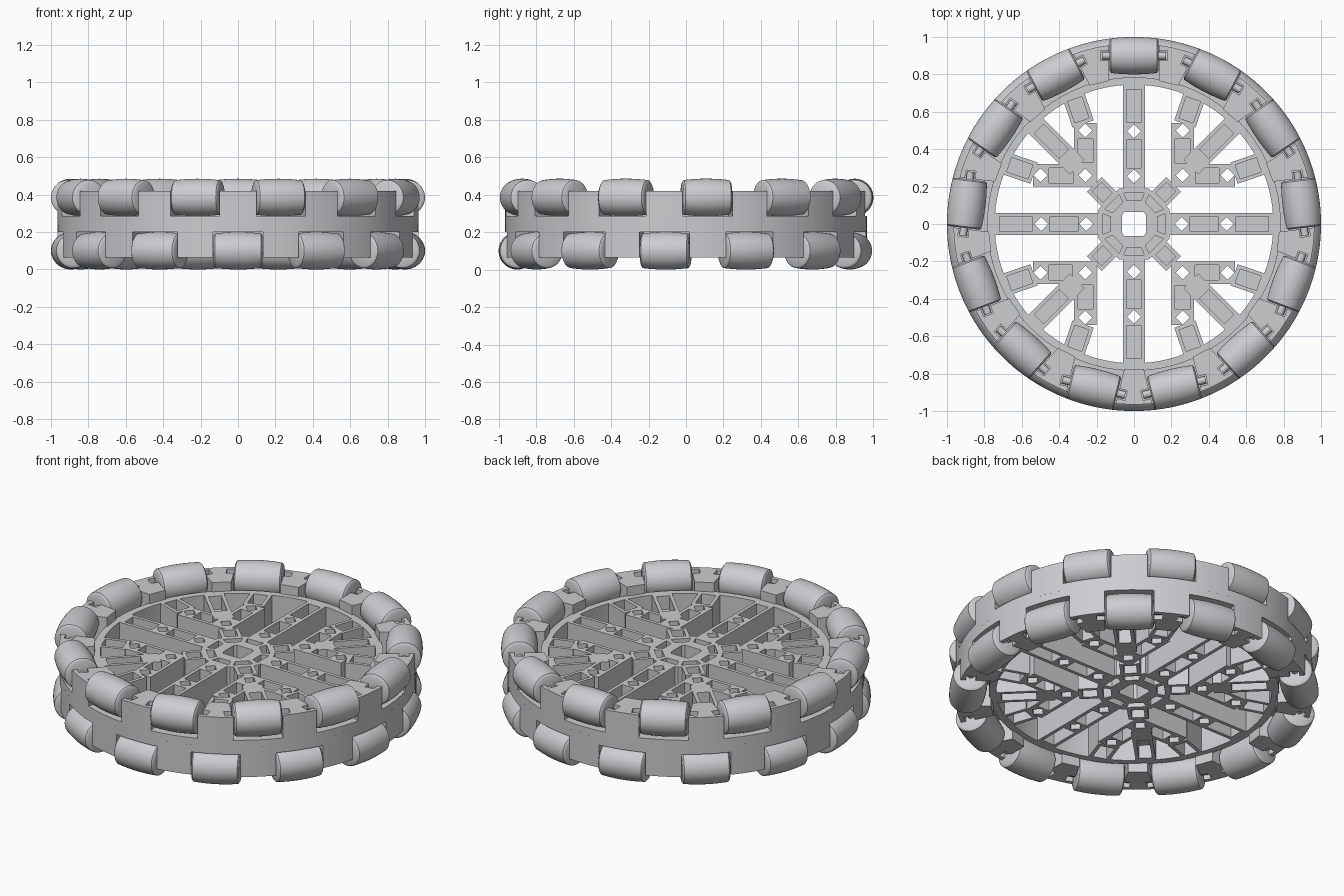
import bpy, bmesh, math
from mathutils import Matrix, Vector

if "Cube" in bpy.data.objects:
    bpy.data.objects.remove(bpy.data.objects["Cube"])

N = 13                      # rollers per row
STEP = 2 * math.pi / N
ZC = 0.2425                 # mid height
grey = bpy.data.materials.new("light grey")
grey.diffuse_color = (0.6, 0.61, 0.63, 1)
grey.use_nodes = True
grey.node_tree.nodes["Principled BSDF"].inputs["Base Color"].default_value = grey.diffuse_color


def finish(bm, name, smooth=False):
    bmesh.ops.recalc_face_normals(bm, faces=bm.faces[:])
    me = bpy.data.meshes.new(name)
    bm.to_mesh(me)
    bm.free()
    me.materials.append(grey)
    ob = bpy.data.objects.new(name, me)
    bpy.context.collection.objects.link(ob)
    if smooth:
        bpy.ops.object.select_all(action='DESELECT')
        ob.select_set(True)
        bpy.context.view_layer.objects.active = ob
        bpy.ops.object.shade_smooth_by_angle(angle=math.radians(35))
    return ob


def add_plate(bm, loops, z0, z1):
    """Extrude a flat outline (first loop) with holes (other loops)."""
    t = bmesh.new()
    for loop in loops:
        vs = [t.verts.new((p[0], p[1], z0)) for p in loop]
        for i in range(len(vs)):
            t.edges.new((vs[i - 1], vs[i]))
    bmesh.ops.triangle_fill(t, edges=t.edges[:], use_beauty=True, use_dissolve=False)
    ext = bmesh.ops.extrude_face_region(t, geom=t.faces[:], use_keep_orig=True)
    vs = [g for g in ext['geom'] if isinstance(g, bmesh.types.BMVert)]
    bmesh.ops.translate(t, verts=vs, vec=(0, 0, z1 - z0))
    bmesh.ops.recalc_face_normals(t, faces=t.faces[:])
    me = bpy.data.meshes.new("tmp")
    t.to_mesh(me)
    t.free()
    bm.from_mesh(me)
    bpy.data.meshes.remove(me)


def add_pocketed(bm, outline, pockets, holes):
    """Ribbed plate: pockets open above and below a middle web."""
    add_plate(bm, [outline] + pockets + holes, 0.12, 0.2)
    add_plate(bm, [outline] + holes, 0.2, 0.285)
    add_plate(bm, [outline] + pockets + holes, 0.285, 0.365)


def lathe(bm, profile, axis, n, closed):
    """Spin (radius, height) points about the z or x axis."""
    rings = []
    for i in range(n):
        a = 2 * math.pi * i / n
        c, s = math.cos(a), math.sin(a)
        rings.append([bm.verts.new((r * c, r * s, h) if axis == 'Z' else (h, r * c, r * s))
                      for r, h in profile])
    m = len(profile)
    for i in range(n):
        a, b = rings[i - 1], rings[i]
        for j in range(m if closed else m - 1):
            k = (j + 1) % m
            bm.faces.new((a[j], b[j], b[k], a[k]))
    if not closed:
        bm.faces.new([r[0] for r in rings])
        bm.faces.new([r[-1] for r in rings])


# rim: middle band and low inner wall behind the rollers
bm = bmesh.new()
lathe(bm, [(0.745, 0.12), (0.785, 0.12), (0.785, 0.2), (0.965, 0.2),
           (0.965, 0.285), (0.785, 0.285), (0.785, 0.365), (0.745, 0.365)], 'Z', 104, True)
finish(bm, "rim", True)


# tabs between the rollers, with open slots for the axles
def tab_outline(mid, notched):
    def side(sgn):
        uv = [(0.135, 0.765)]
        if notched:
            uv += [(0.135, 0.873), (0.178, 0.873), (0.178, 0.927), (0.135, 0.927)]
        uv.append((0.135, 0.9555))
        h = STEP / 2
        # roller frame to tab frame; x across the tab, y radial
        return [(sgn * (v * math.sin(h) - u * math.cos(h)),
                 v * math.cos(h) + u * math.sin(h)) for u, v in uv]
    left, right = side(-1), side(1)
    a = math.asin(left[-1][0] / 0.965)
    arc = [(0.965 * math.sin(a * t), 0.965 * math.cos(a * t)) for t in (0.6, 0.2, -0.2, -0.6)]
    pts = left + arc + right[::-1]
    c, s = math.cos(mid - math.pi / 2), math.sin(mid - math.pi / 2)
    return [(x * c - y * s, x * s + y * c) for x, y in pts]


def row_angle(k, row):
    return (math.pi / 2 if row else -math.pi / 2) + k * STEP


for row, name in ((1, "upper_tabs"), (0, "lower_tabs")):
    bm = bmesh.new()
    for k in range(N):
        mid = row_angle(k + 0.5, row)
        for notched, a, b in ((False, 0.2425, 0.365), (True, 0.365, 0.42)):
            z = (a, b) if row else (2 * ZC - b, 2 * ZC - a)
            add_plate(bm, [tab_outline(mid, notched)], *z)
    finish(bm, name)

# barrel rollers and their axles
L = 0.13
prof = [(0.02, -L), (0.08, -L), (0.0875, -L + 0.004)]
prof += [(math.sqrt(1 - u * u) - 0.9, u) for u in [-0.122 + 0.244 * i / 10 for i in range(11)]]
prof += [(0.0875, L - 0.004), (0.08, L), (0.02, L)]
bm = bmesh.new()
lathe(bm, prof, 'X', 40, False)
proto = finish(bm, "roller", True)
bm = bmesh.new()
lathe(bm, [(0.02, -0.172), (0.02, 0.172)], 'X', 16, False)
axle = finish(bm, "axle", True)
for src in (proto, axle):
    for row in (0, 1):
        for k in range(N):
            first = row == 0 and k == 0
            ob = src if first else src.copy()
            if not first:
                bpy.context.collection.objects.link(ob)
            a = row_angle(k, row)
            ob.matrix_world = (Matrix.Translation((0.9 * math.cos(a), 0.9 * math.sin(a),
                                                   0.385 if row else 0.1))
                               @ Matrix.Rotation(a - math.pi / 2, 4, 'Z'))


# spokes: straight, diagonal and bent branches
def spoke(bm, p, q, w, pockets=(), diamonds=(), xf=lambda v: v):
    p, q = Vector(p), Vector(q)
    d = (q - p).normalized()
    n = Vector((-d.y, d.x))

    def pts(raw):
        return [xf(p + d * s + n * t) for s, t in raw]

    def rect(a, b, t):
        return pts([(a, -t), (b, -t), (b, t), (a, t)])
    add_pocketed(bm, rect(0, (q - p).length, w / 2),
                 [rect(a, b, w / 2 - 0.02) for a, b in pockets],
                 [pts([(c - 0.037, 0), (c, -0.037), (c + 0.037, 0), (c, 0.037)]) for c in diamonds])


bm = bmesh.new()
R = 0.17
for k in range(4):
    ang = k * math.pi / 2
    c, s = math.cos(ang), math.sin(ang)

    def rot(v):
        return (v[0] * c - v[1] * s, v[0] * s + v[1] * c)

    spoke(bm, (R, 0), (0.76, 0), 0.12, [(0.13, 0.28), (0.375, 0.55)], [0.085, 0.325], rot)
    e = math.sqrt(0.5)
    spoke(bm, (R * e, R * e), (0.3 * e, 0.3 * e), 0.11, [(0.03, 0.11)], [], rot)
    spoke(bm, (0.43 * e, 0.43 * e), (0.765 * e, 0.765 * e), 0.11, [(0.1, 0.29)], [], rot)
    # branch running along y, holding the junction diamond
    spoke(bm, (0.26, 0.2), (0.26, 0.54), 0.12, [(0.125, 0.255)], [0.06, 0.3], rot)
    spoke(bm, (0.272, 0.535), (0.325, 0.69), 0.12, [(0.02, 0.14)], [], rot)
    # branch running along x
    spoke(bm, (0.32, 0.26), (0.54, 0.26), 0.12, [(0.01, 0.135)], [0.18], rot)
    spoke(bm, (0.535, 0.272), (0.69, 0.325), 0.12, [(0.02, 0.14)], [], rot)
finish(bm, "spokes")

# hub: octagon with square bore and a ring of pockets
def polar(r, deg):
    return (r * math.cos(math.radians(deg)), r * math.sin(math.radians(deg)))


bm = bmesh.new()
octagon = [polar(0.205, 22.5 + 45 * i) for i in range(8)]
pocks = [[polar(0.13, 45 * i - 17), polar(0.175, 45 * i - 18),
          polar(0.175, 45 * i + 18), polar(0.13, 45 * i + 17)] for i in range(8)]
b, f = 0.064, 0.05
bore = [(b, -f), (b, f), (f, b), (-f, b), (-b, f), (-b, -f), (-f, -b), (f, -b)]
add_pocketed(bm, octagon, pocks, [bore])
finish(bm, "hub")
